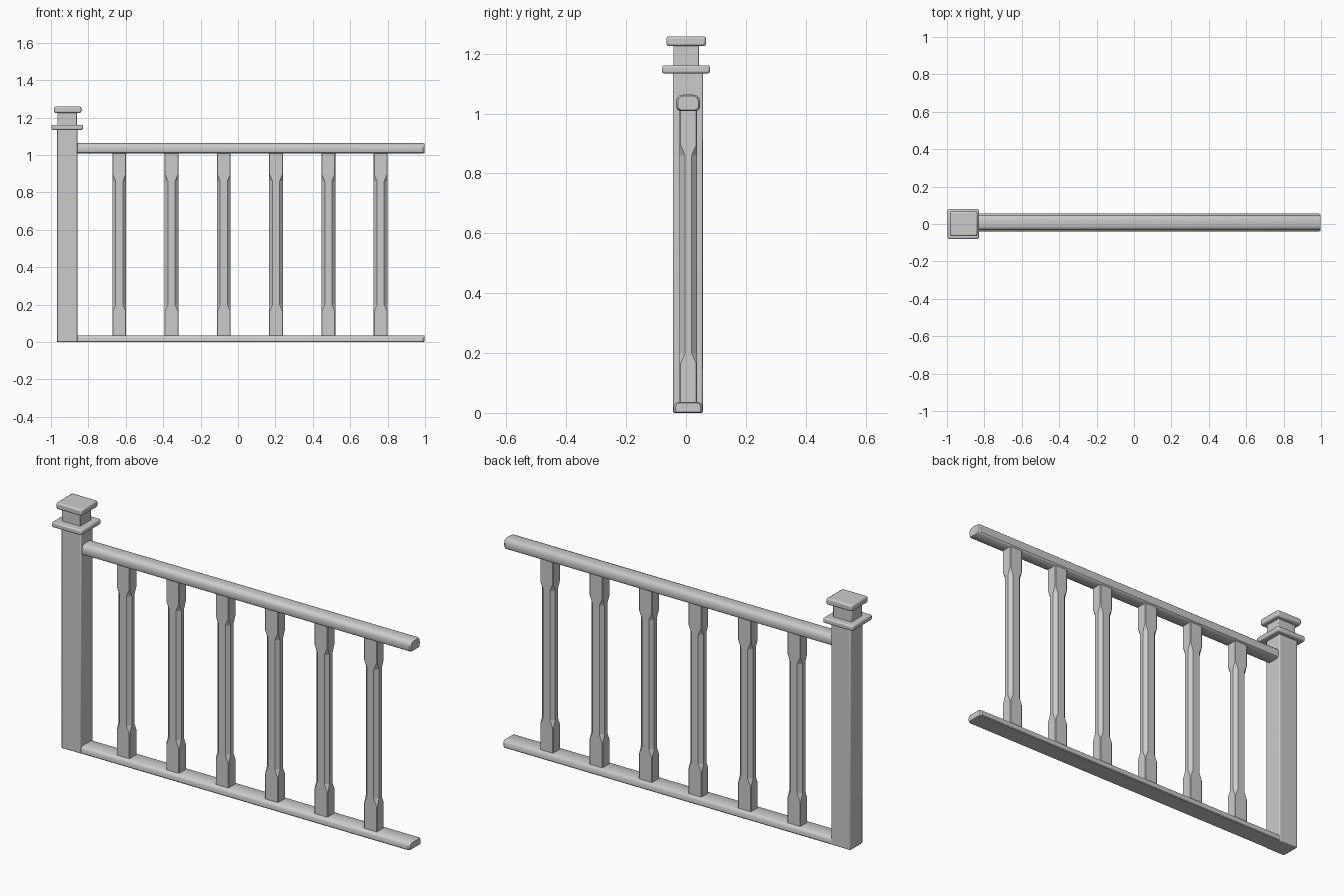
import bpy, bmesh

if "Cube" in bpy.data.objects:
    bpy.data.objects.remove(bpy.data.objects["Cube"])


def finish(name, bm):
    bmesh.ops.recalc_face_normals(bm, faces=bm.faces)
    me = bpy.data.meshes.new(name)
    bm.to_mesh(me)
    bm.free()
    ob = bpy.data.objects.new(name, me)
    bpy.context.collection.objects.link(ob)
    return ob


def smooth(ob):
    bpy.ops.object.select_all(action='DESELECT')
    bpy.context.view_layer.objects.active = ob
    ob.select_set(True)
    bpy.ops.object.shade_smooth_by_angle(angle=0.6)


def loft(name, rings):
    """Skin a list of rings with equal point counts and cap both ends."""
    bm = bmesh.new()
    loops = [[bm.verts.new(p) for p in r] for r in rings]
    n = len(loops[0])
    for a, b in zip(loops, loops[1:]):
        for i in range(n):
            j = (i + 1) % n
            bm.faces.new((a[i], a[j], b[j], b[i]))
    bm.faces.new(loops[0])
    bm.faces.new(loops[-1])
    return finish(name, bm)


def box(name, x, y, z, bevel):
    rings = [[(x[0], y[0], k), (x[1], y[0], k), (x[1], y[1], k), (x[0], y[1], k)] for k in z]
    ob = loft(name, rings)
    m = ob.modifiers.new("soft_edges", 'BEVEL')
    m.width = bevel
    m.segments = 2
    smooth(ob)
    return ob


# Newel post with collar, neck and cap
box("post", (-0.968, -0.858), (-0.043, 0.056), (0.0, 1.14), 0.004)
box("post_collar", (-0.997, -0.829), (-0.08, 0.08), (1.134, 1.161), 0.007)
box("post_neck", (-0.966, -0.861), (-0.042, 0.044), (1.155, 1.23), 0.003)
box("post_cap", (-0.984, -0.838), (-0.065, 0.067), (1.225, 1.258), 0.008)


# Rails: half profile (offset from centre, height), mirrored and swept along x
def rail(name, cy, half):
    prof = half + [(-y, z) for y, z in reversed(half)]

    def ring(x, s):
        zm = (half[0][1] + half[-1][1]) / 2
        return [(x, cy + y * s, zm + (z - zm) * s) for y, z in prof]
    ob = loft(name, [ring(-0.862, 1), ring(0.99, 1), ring(0.998, 0.86)])
    smooth(ob)


rail("handrail", 0.007, [(0.028, 1.008), (0.037, 1.014), (0.04, 1.024), (0.04, 1.042),
                         (0.036, 1.053), (0.029, 1.06), (0.015, 1.063)])
rail("bottom_rail", 0.007, [(0.045, 0.0), (0.048, 0.004), (0.048, 0.022),
                            (0.044, 0.031), (0.036, 0.036)])


# Balusters: square end blocks, chamfered octagonal shaft
def section(cx, cy, z, c):
    w, d = 0.037, 0.029
    return [(cx + a, cy + b, z) for a, b in (
        (-w + c, -d), (w - c, -d), (w, -d + c), (w, d - c),
        (w - c, d), (-w + c, d), (-w, d - c), (-w, -d + c))]


levels = [(0.03, 0.003), (0.165, 0.003), (0.2, 0.018), (0.86, 0.018), (0.895, 0.003), (1.015, 0.003)]
for i in range(6):
    cx = -0.635 + i * 0.2795
    loft(f"baluster_{i + 1}", [section(cx, 0.008, z, c) for z, c in levels])
